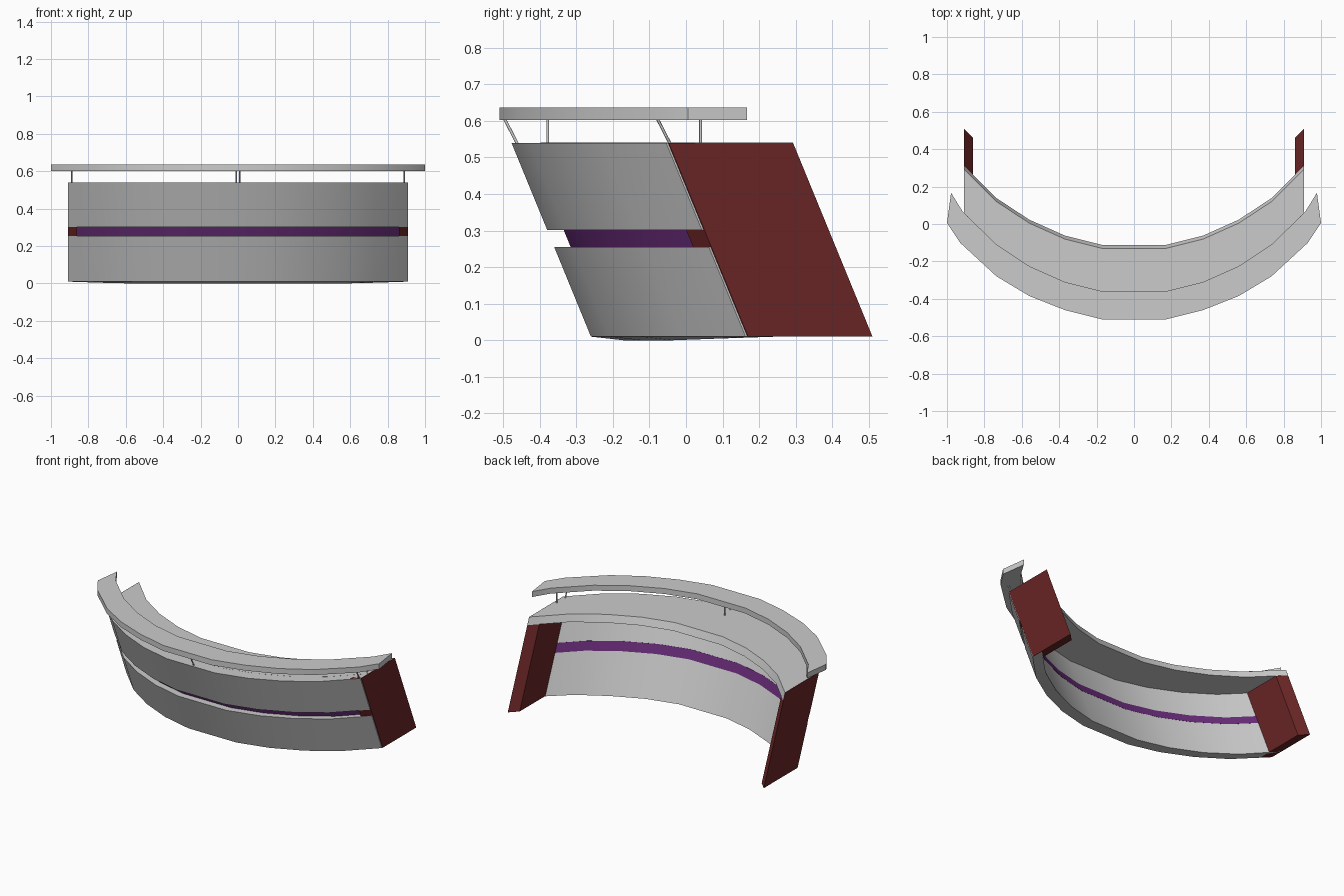
import bpy, bmesh
from mathutils import Vector

if "Cube" in bpy.data.objects:
    bpy.data.objects.remove(bpy.data.objects["Cube"])

SHEAR = 0.41          # forward lean per unit of height
# half plan curve: x, and y offset from the middle of the arc
HALF = [(0.17, 0.0), (0.37, 0.05), (0.56, 0.135), (0.735, 0.25), (0.908, 0.423)]
ARC = [(-x, y) for x, y in reversed(HALF)] + HALF


def material(name, rgb):
    m = bpy.data.materials.new(name)
    m.diffuse_color = (*rgb, 1)
    m.use_nodes = True
    m.node_tree.nodes["Principled BSDF"].inputs["Base Color"].default_value = m.diffuse_color
    return m


RED = material("dark_red", (0.14, 0.018, 0.018))
PURPLE = material("purple", (0.14, 0.025, 0.19))


def loft(name, sections, mat=None, smooth=True):
    """Join equal rings of points into one closed solid."""
    bm = bmesh.new()
    rings = [[bm.verts.new(p) for p in s] for s in sections]
    n = len(rings[0])
    for a, b in zip(rings, rings[1:]):
        for i in range(n):
            j = (i + 1) % n
            bm.faces.new((a[i], a[j], b[j], b[i]))
    bm.faces.new(rings[0])
    bm.faces.new(rings[-1])
    bmesh.ops.recalc_face_normals(bm, faces=bm.faces)
    me = bpy.data.meshes.new(name)
    bm.to_mesh(me)
    bm.free()
    ob = bpy.data.objects.new(name, me)
    bpy.context.collection.objects.link(ob)
    if mat:
        me.materials.append(mat)
    if smooth:
        bpy.ops.object.select_all(action='DESELECT')
        ob.select_set(True)
        bpy.context.view_layer.objects.active = ob
        bpy.ops.object.shade_smooth_by_angle(angle=0.4)
    return ob


def lean(x, y, z):
    return (x, y - SHEAR * (z - 0.01), z)


def band(name, front, back, z0, z1, mat=None, dip=0.0):
    """Leaning curved band; dip lowers the back bottom edge mid-arc."""
    secs = []
    for x, y in ARC:
        d = dip * max(0, min(1, (0.908 - abs(x)) / 0.3))
        secs.append([lean(x, front + y, z0), lean(x, front + y, z1),
                     lean(x, back + y, z1), lean(x, back + y, z0 - d)])
    return loft(name, secs, mat)


# curved front wall with a recessed purple stripe
band("lower_front_wall", -0.26, -0.175, 0.01, 0.255, dip=0.01)
band("upper_front_wall", -0.26, -0.175, 0.302, 0.54)
band("purple_stripe", -0.215, -0.174, 0.25, 0.305, PURPLE)

# work surface behind the wall
band("work_surface", -0.18, 0.087, 0.495, 0.5405)

# leaning red end panels
for s, side in ((-1, "left"), (1, "right")):
    plan = [(0.91, 0.17), (0.91, 0.51), (0.86, 0.46), (0.86, 0.12)]
    loft(side + "_end_panel",
         [[lean(s * x, y, z) for x, y in plan] for z in (0.01, 0.54)], RED, False)

# raised counter top
OUTER = [(0.17, -0.51), (0.37, -0.46), (0.56, -0.385), (0.735, -0.28), (0.93, -0.1), (1.0, 0.005)]
INNER = [(0.17, -0.36), (0.37, -0.31), (0.56, -0.225), (0.735, -0.11), (0.915, 0.065), (0.978, 0.167)]
pairs = list(zip(OUTER, INNER))
plan = [((-a[0], a[1]), (-b[0], b[1])) for a, b in reversed(pairs)] + pairs
loft("counter_top", [[(*a, 0.602), (*a, 0.637), (*b, 0.637), (*b, 0.602)] for a, b in plan])


# thin posts carrying the counter
def post(name, a, b, r=0.004):
    a, b = Vector(a), Vector(b)
    bpy.ops.mesh.primitive_cylinder_add(vertices=12, radius=r, depth=(b - a).length,
                                        location=(a + b) / 2)
    ob = bpy.context.object
    ob.name = name
    ob.rotation_euler = (b - a).to_track_quat('Z', 'Y').to_euler()
    bpy.ops.object.shade_smooth_by_angle()


for label, xs, xv, y in (("left", -0.89, -0.89, 0.0), ("middle", 0.01, -0.01, -0.418),
                         ("right", 0.89, 0.89, 0.0)):
    post(label + "_slanted_post", (xs, y - 0.042, 0.535), (xs, y - 0.078, 0.605))
    post(label + "_upright_post", (xv, y + 0.04, 0.535), (xv, y + 0.04, 0.605))
